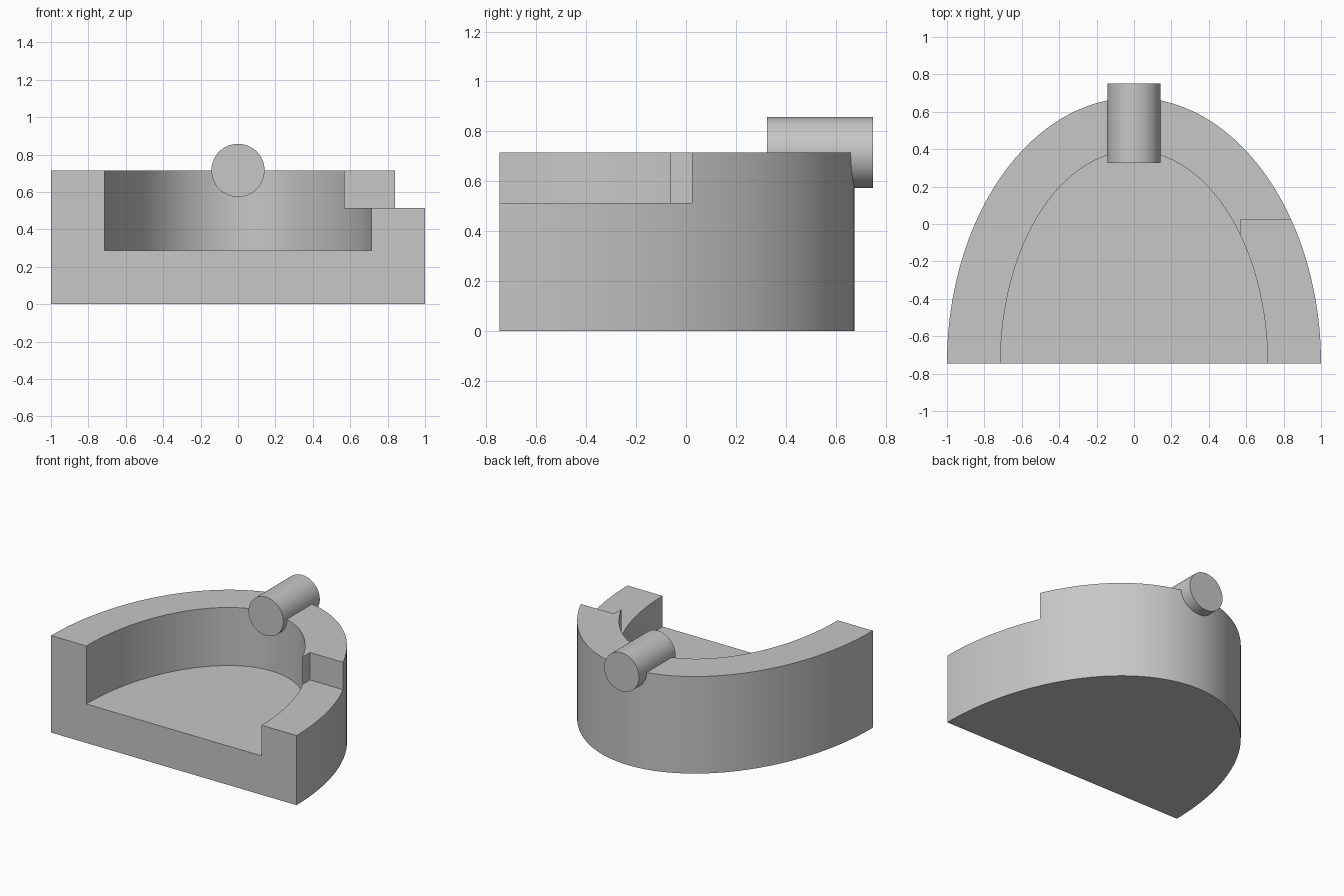
import bpy
import bmesh
from math import cos, sin, pi, radians
from mathutils import Matrix

default = bpy.data.objects.get("Cube")
if default:
    bpy.data.objects.remove(default, do_unlink=True)

FRONT, TOP, FLOOR = -0.747, 0.715, 0.287

grey = bpy.data.materials.new("plain_grey")
grey.use_nodes = True
colour = (0.57, 0.57, 0.57, 1)
grey.diffuse_color = colour
grey.node_tree.nodes["Principled BSDF"].inputs["Base Color"].default_value = colour


def make_object(name, bm):
    bmesh.ops.recalc_face_normals(bm, faces=bm.faces[:])
    mesh = bpy.data.meshes.new(name)
    bm.to_mesh(mesh)
    bm.free()
    mesh.materials.append(grey)
    obj = bpy.data.objects.new(name, mesh)
    bpy.context.collection.objects.link(obj)
    return obj


def prism(name, outline, z0, z1):
    bm = bmesh.new()
    face = bm.faces.new([bm.verts.new((x, y, z0)) for x, y in outline])
    up = bmesh.ops.extrude_face_region(bm, geom=[face])["geom"]
    verts = [v for v in up if isinstance(v, bmesh.types.BMVert)]
    bmesh.ops.translate(bm, verts=verts, vec=(0, 0, z1 - z0))
    return make_object(name, bm)


def half_ellipse(rx, ry, steps=96):
    angles = [pi * i / steps for i in range(steps + 1)]
    return [(rx * cos(a), FRONT + ry * sin(a)) for a in angles]


def cut(target, cutter):
    cutter.hide_render = True
    mod = target.modifiers.new("cut", "BOOLEAN")
    mod.operation = "DIFFERENCE"
    mod.solver = "EXACT"
    mod.object = cutter
    bpy.context.view_layer.objects.active = target
    bpy.ops.object.modifier_apply(modifier=mod.name)
    bpy.data.objects.remove(cutter, do_unlink=True)


def smooth(obj):
    bpy.ops.object.select_all(action="DESELECT")
    obj.select_set(True)
    bpy.context.view_layer.objects.active = obj
    bpy.ops.object.shade_smooth_by_angle(angle=radians(30))


# Half-oval body with a recess that is open at the front
body = prism("curved_body", half_ellipse(1, 1.422), 0, TOP)
recess = half_ellipse(0.714, 1.137)
recess += [(-0.714, FRONT - 0.2), (0.714, FRONT - 0.2)]
cut(body, prism("recess_cutter", recess, FLOOR, 1))

# Step lowering the left arm of the wall
step = [(0.57, -1), (1.2, -1), (1.2, 0.025), (0.57, 0.025)]
cut(body, prism("step_cutter", step, 0.513, 1))
smooth(body)

# Round pin lying across the back wall
y0, y1 = 0.325, 0.75
bm = bmesh.new()
bmesh.ops.create_cone(
    bm, cap_ends=True, segments=64, radius1=0.142, radius2=0.142, depth=y1 - y0,
    matrix=Matrix.Translation((0, (y0 + y1) / 2, TOP)) @ Matrix.Rotation(pi / 2, 4, "X"))
smooth(make_object("back_pin", bm))
